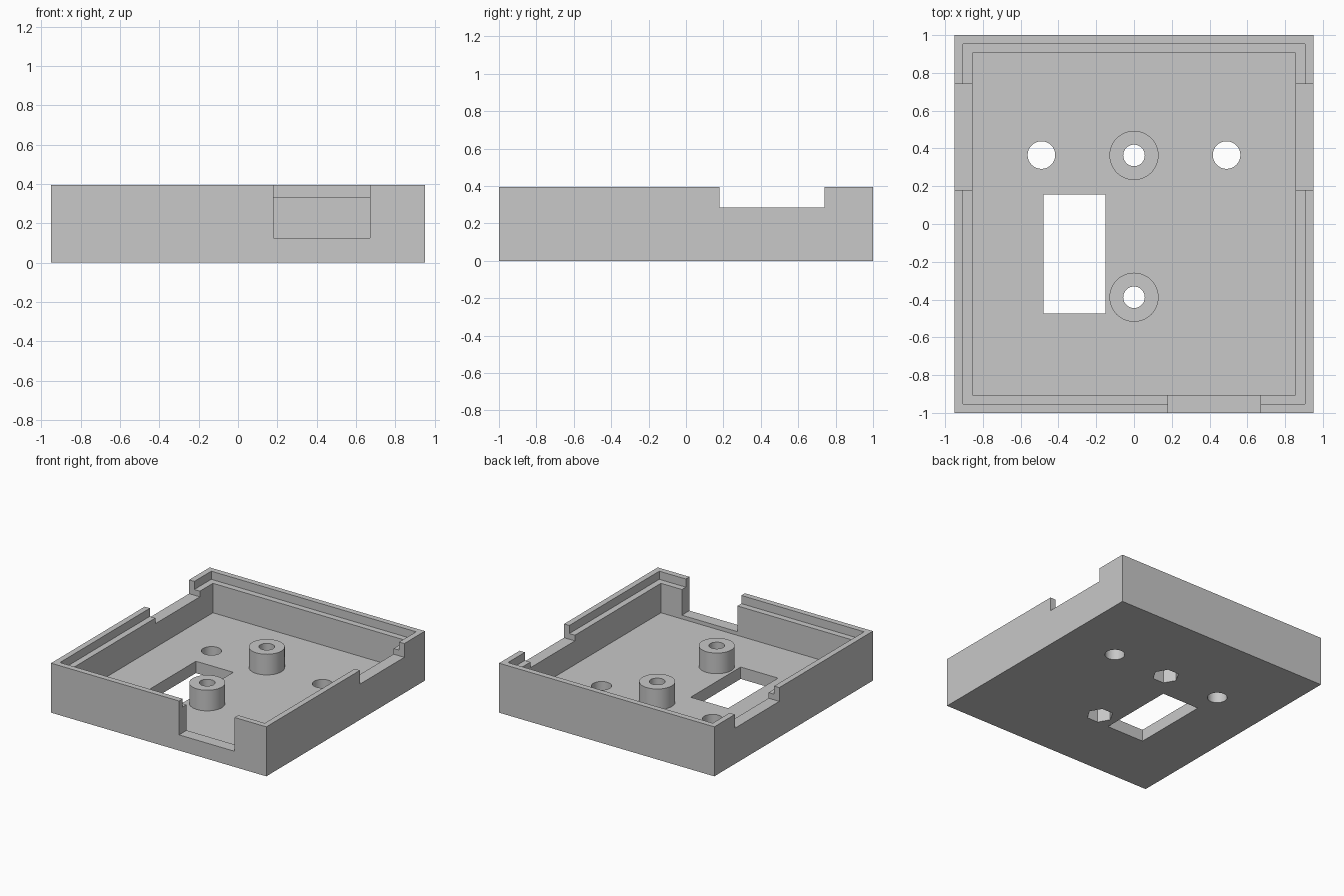
import bpy
import math

default = bpy.data.objects.get("Cube")
if default:
    bpy.data.objects.remove(default, do_unlink=True)

plastic = bpy.data.materials.new("light grey plastic")
plastic.use_nodes = True
grey = (0.58, 0.58, 0.58, 1)
plastic.diffuse_color = grey
plastic.node_tree.nodes["Principled BSDF"].inputs["Base Color"].default_value = grey

# Main sizes
W, D, H = 0.95, 1.0, 0.395
LIP, WALL = 0.046, 0.095
FLOOR, LEDGE, POST_TOP = 0.095, 0.33, 0.26
OVER = 0.6


def box(name, x0, x1, y0, y1, z0, z1):
    bpy.ops.mesh.primitive_cube_add(
        size=1, location=((x0 + x1) / 2, (y0 + y1) / 2, (z0 + z1) / 2))
    ob = bpy.context.object
    ob.name = name
    ob.scale = (x1 - x0, y1 - y0, z1 - z0)
    bpy.ops.object.transform_apply(location=False, rotation=False, scale=True)
    ob.data.materials.append(plastic)
    return ob


def cylinder(name, x, y, radius, z0, z1, sides=48):
    # Turned so that a corner points along x
    bpy.ops.mesh.primitive_cylinder_add(
        vertices=sides, radius=radius, depth=z1 - z0,
        location=(x, y, (z0 + z1) / 2), rotation=(0, 0, math.pi / 2))
    ob = bpy.context.object
    ob.name = name
    ob.data.materials.append(plastic)
    return ob


def combine(target, tool, operation="DIFFERENCE"):
    mod = target.modifiers.new(tool.name, "BOOLEAN")
    mod.operation = operation
    mod.solver = "EXACT"
    mod.object = tool
    bpy.ops.object.select_all(action="DESELECT")
    target.select_set(True)
    bpy.context.view_layer.objects.active = target
    bpy.ops.object.modifier_apply(modifier=mod.name)
    bpy.data.objects.remove(tool, do_unlink=True)


# Open tray with a stepped rim
tray = box("enclosure_tray", -W, W, -D, D, 0, H)
for name, inset, z in (("cavity", WALL, FLOOR), ("rim_step", LIP, LEDGE)):
    combine(tray, box(name, inset - W, W - inset, inset - D, D - inset, z, OVER))

# Notches in the front wall and both side walls
combine(tray, box("front_notch", 0.18, 0.67, -D - 0.1, -D + WALL + 0.02, 0.125, OVER))
combine(tray, box("side_notches", -W - 0.1, W + 0.1, 0.18, 0.74, 0.285, OVER))

# Rectangular window and two round holes in the floor
combine(tray, box("floor_window", -0.48, -0.15, -0.475, 0.155, -0.1, 0.2))
for x in (-0.49, 0.49):
    combine(tray, cylinder("floor_hole", x, 0.365, 0.073, -0.1, 0.2))

# Screw posts, drilled through, with hexagonal nut pockets underneath
for y in (0.363, -0.388):
    combine(tray, cylinder("post", 0, y, 0.13, FLOOR / 2, POST_TOP), "UNION")
    combine(tray, cylinder("bore", 0, y, 0.057, -0.1, OVER))
    combine(tray, cylinder("nut_pocket", 0, y, 0.098, -0.1, 0.14, 6))

bpy.ops.object.select_all(action="DESELECT")
tray.select_set(True)
bpy.context.view_layer.objects.active = tray
bpy.ops.object.shade_smooth_by_angle(angle=math.radians(30))
